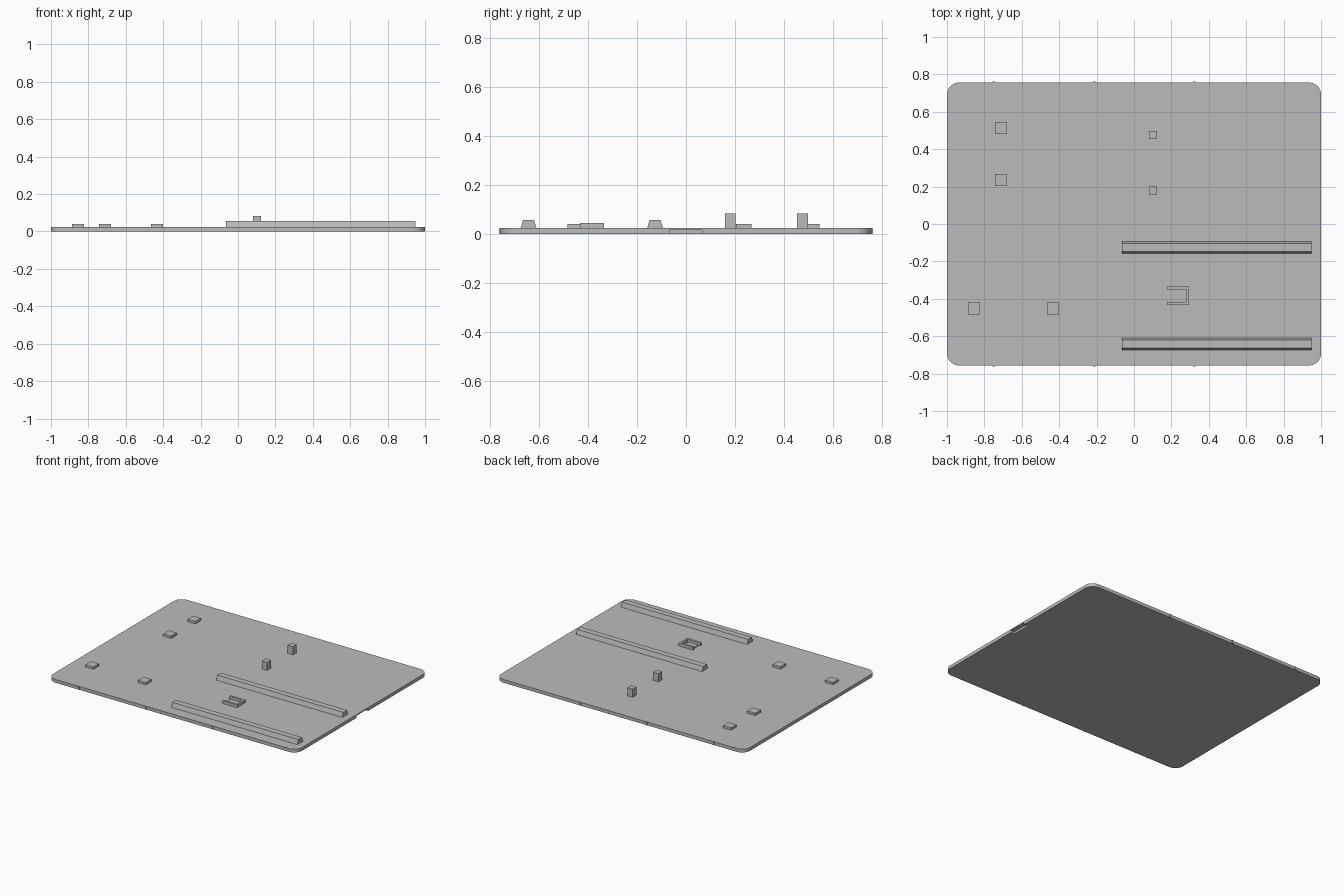
import bpy
import bmesh
from math import radians

cube = bpy.data.objects.get("Cube")
if cube:
    bpy.data.objects.remove(cube, do_unlink=True)

GREY = (0.5, 0.5, 0.5, 1)
grey = bpy.data.materials.new("plain grey")
grey.use_nodes = True
grey.diffuse_color = GREY
grey.node_tree.nodes["Principled BSDF"].inputs["Base Color"].default_value = GREY

TOP = 0.024      # upper surface of the plate
HALF_Y = 0.756   # half depth of the plate


def finish(name, bm):
    bmesh.ops.recalc_face_normals(bm, faces=bm.faces)
    mesh = bpy.data.meshes.new(name)
    bm.to_mesh(mesh)
    bm.free()
    mesh.materials.append(grey)
    obj = bpy.data.objects.new(name, mesh)
    bpy.context.collection.objects.link(obj)
    return obj


def prism(name, points, offset):
    """Extrude a closed outline of 3D points along an offset."""
    bm = bmesh.new()
    face = bm.faces.new([bm.verts.new(p) for p in points])
    side = bmesh.ops.extrude_face_region(bm, geom=[face])
    verts = [v for v in side["geom"] if isinstance(v, bmesh.types.BMVert)]
    bmesh.ops.translate(bm, verts=verts, vec=offset)
    return finish(name, bm)


def box(name, x0, x1, y0, y1, z0, z1):
    corners = [(x0, y0, z0), (x1, y0, z0), (x1, y1, z0), (x0, y1, z0)]
    return prism(name, corners, (0, 0, z1 - z0))


def block(name, x, y, size, z1):
    h = size / 2
    return box(name, x - h, x + h, y - h, y + h, TOP, z1)


# Plate with rounded corners
plate = box("base_plate", -1, 1, -HALF_Y, HALF_Y, 0, TOP)
bm = bmesh.new()
bm.from_mesh(plate.data)
uprights = [e for e in bm.edges if abs(e.verts[0].co.z - e.verts[1].co.z) > 0.01]
bmesh.ops.bevel(bm, geom=uprights, offset=0.065, segments=10, profile=0.5, affect='EDGES')
bm.to_mesh(plate.data)
bm.free()

# Finger notch under the left edge
cutter = box("notch_cutter", 0.97, 1.05, -0.068, 0.065, -0.05, 0.016)
cutter.hide_render = True
cutter.hide_viewport = True
cut = plate.modifiers.new("finger notch", 'BOOLEAN')
cut.operation = 'DIFFERENCE'
cut.solver = 'EXACT'
cut.object = cutter

bpy.context.view_layer.objects.active = plate
plate.select_set(True)
bpy.ops.object.shade_smooth_by_angle(angle=radians(30))

# Small snap nubs along the front and back edges
for x in (-0.75, -0.213, 0.322):
    for name, s in (("front_nub", -1), ("back_nub", 1)):
        y0, y1 = sorted((s * (HALF_Y - 0.004), s * (HALF_Y + 0.006)))
        box(name, x - 0.007, x + 0.007, y0, y1, 0.002, TOP - 0.002)

# Two long rails with a tapered cross-section
for name, y in (("middle_rail", -0.126), ("front_rail", -0.642)):
    section = [(-0.064, y + dy, z) for dy, z in
               ((-0.032, TOP), (0.032, TOP), (0.022, 0.057), (-0.022, 0.057))]
    prism(name, section, (1.013, 0, 0))

# Low square pads and taller posts
for x, y in ((-0.711, 0.513), (-0.711, 0.235), (-0.855, -0.452), (-0.433, -0.452)):
    block("pad", x, y, 0.064, 0.041)
for y in (0.475, 0.18):
    block("post", 0.102, y, 0.043, 0.083)

# U-shaped holder, open to the right, around a low block
holder = [(0.176, -0.432), (0.294, -0.432), (0.294, -0.334), (0.176, -0.334),
          (0.176, -0.35), (0.278, -0.35), (0.278, -0.416), (0.176, -0.416)]
prism("holder", [(x, y, TOP) for x, y in holder], (0, 0, 0.021))
box("holder_block", 0.187, 0.268, -0.41, -0.356, TOP, 0.03)
